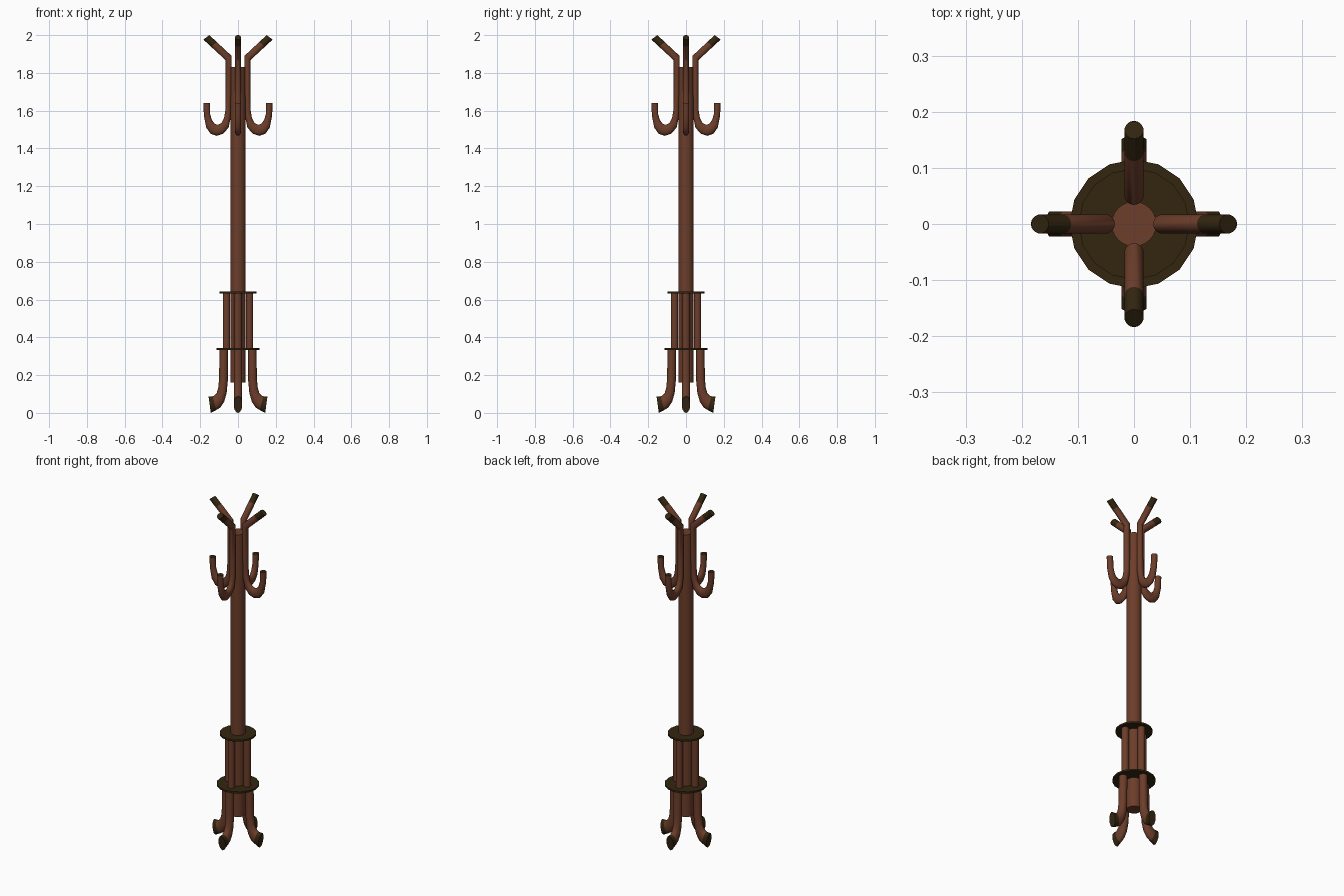
import bpy, bmesh, math
from mathutils import Matrix, Vector

if "Cube" in bpy.data.objects:
    bpy.data.objects.remove(bpy.data.objects["Cube"])


def material(name, rgb):
    m = bpy.data.materials.new(name)
    m.use_nodes = True
    m.diffuse_color = (*rgb, 1)
    m.node_tree.nodes["Principled BSDF"].inputs["Base Color"].default_value = (*rgb, 1)
    return m


WOOD = material("reddish wood", (0.15, 0.047, 0.023))
DARK = material("dark olive", (0.033, 0.019, 0.005))


def finish(bm, name, mats):
    bmesh.ops.recalc_face_normals(bm, faces=bm.faces)
    mesh = bpy.data.meshes.new(name)
    bm.to_mesh(mesh)
    bm.free()
    for m in mats:
        mesh.materials.append(m)
    ob = bpy.data.objects.new(name, mesh)
    bpy.context.collection.objects.link(ob)
    bpy.ops.object.select_all(action="DESELECT")
    ob.select_set(True)
    bpy.context.view_layer.objects.active = ob
    bpy.ops.object.shade_smooth_by_angle(angle=math.radians(40))
    return ob


def cylinder(name, radius, z0, z1, mat, sides=16, x=0, angle=0):
    bm = bmesh.new()
    place = Matrix.Rotation(angle, 4, "Z") @ Matrix.Translation((x, 0, (z0 + z1) / 2))
    bmesh.ops.create_cone(bm, cap_ends=True, segments=sides, radius1=radius,
                          radius2=radius, depth=z1 - z0, matrix=place)
    return finish(bm, name, [mat])


def loft(name, stations, half_width, angle, dark_spans, dark_caps, sides=14):
    """Tube through oval sections, each given by its two edge points in (x, z)."""
    bm = bmesh.new()
    turn = Matrix.Rotation(angle, 3, "Z")
    rings = []
    for xa, za, xb, zb in stations:
        a, b = Vector((xa, 0, za)), Vector((xb, 0, zb))
        ring = []
        for i in range(sides):
            t = math.tau * i / sides
            p = (a + b) / 2 + (a - b) / 2 * math.cos(t)
            p.y = half_width * math.sin(t)
            ring.append(bm.verts.new(turn @ p))
        rings.append(ring)
    for k, (r, s) in enumerate(zip(rings, rings[1:])):
        for i in range(sides):
            j = (i + 1) % sides
            f = bm.faces.new((r[i], r[j], s[j], s[i]))
            f.material_index = int(k in dark_spans)
    for ring, dark in zip((rings[0], rings[-1]), dark_caps):
        bm.faces.new(ring).material_index = int(dark)
    return finish(bm, name, [WOOD, DARK])


# Central pole and the two collars
cylinder("pole", 0.04, 0.16, 1.83, WOOD, 24)
cylinder("upper_collar", 0.099, 0.633, 0.643, DARK)
cylinder("lower_collar", 0.115, 0.334, 0.344, DARK)

# Branch: hook tip, round the hook, up the pole and out to the slanted peg
branch = [
    (0.184, 1.64, 0.148, 1.64),
    (0.180, 1.57, 0.147, 1.58),
    (0.168, 1.51, 0.138, 1.55),
    (0.145, 1.478, 0.125, 1.532),
    (0.112, 1.467, 0.108, 1.525),
    (0.078, 1.478, 0.088, 1.535),
    (0.050, 1.51, 0.074, 1.56),
    (0.037, 1.57, 0.067, 1.60),
    (0.034, 1.68, 0.066, 1.68),
    (0.034, 1.89, 0.066, 1.868),
    (0.112, 1.963, 0.143, 1.939),
    (0.152, 2.0, 0.183, 1.976),
]
# the hook runs outer-to-inner, so the upright's edge order carries on from it
# Leg: straight below the lower collar, flaring to an upright-cut foot
leg = [
    (0.098, 0.335, 0.052, 0.335),
    (0.100, 0.18, 0.054, 0.17),
    (0.105, 0.13, 0.060, 0.105),
    (0.113, 0.105, 0.073, 0.06),
    (0.128, 0.09, 0.092, 0.03),
    (0.134, 0.088, 0.115, 0.015),
    (0.156, 0.088, 0.144, 0.0),
]

for n, side in enumerate(("left", "back", "right", "front")):
    a = n * math.pi / 2
    loft(side + "_branch", branch, 0.017, a, {10}, (True, True))
    cylinder(side + "_post", 0.02, 0.335, 0.64, WOOD, 14, 0.061, a)
    loft(side + "_leg", leg, 0.023, a, {5}, (False, True))
